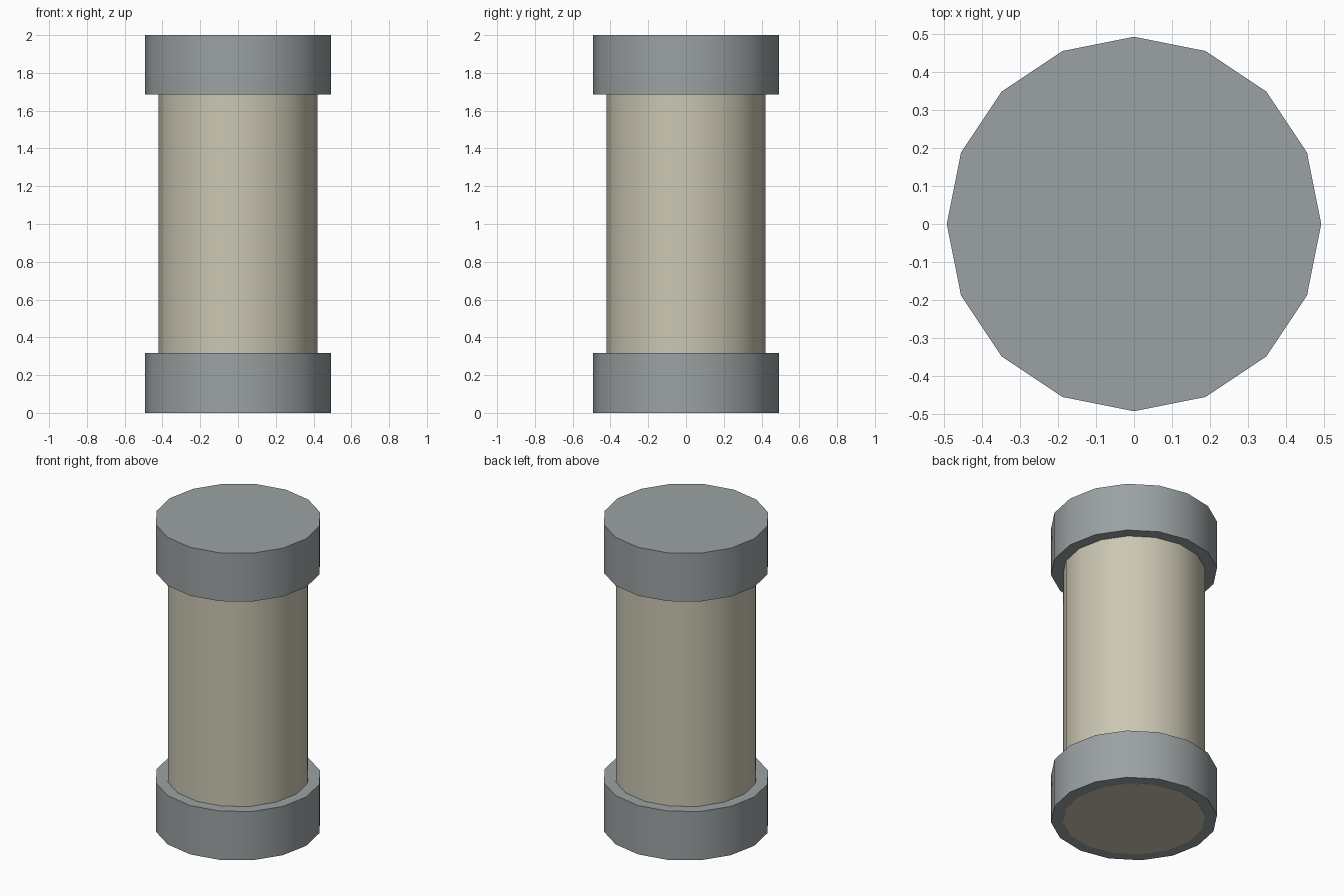
import bpy, math

if "Cube" in bpy.data.objects:
    bpy.data.objects.remove(bpy.data.objects["Cube"])

def material(name, rgb):
    m = bpy.data.materials.new(name)
    m.diffuse_color = (*rgb, 1)
    m.use_nodes = True
    m.node_tree.nodes["Principled BSDF"].inputs["Base Color"].default_value = m.diffuse_color
    return m

grey = material("grey_metal", (0.33, 0.36, 0.37))
cream = material("cream", (0.60, 0.57, 0.45))

def drum(name, radius, z0, z1, mat):
    # 16-sided drum with vertices on the x and y axes
    bpy.ops.mesh.primitive_cylinder_add(vertices=16, radius=radius, depth=z1 - z0,
                                        location=(0, 0, (z0 + z1) / 2))
    ob = bpy.context.object
    ob.name = name
    ob.data.materials.append(mat)
    bpy.ops.object.shade_smooth_by_angle(angle=math.radians(40))
    return ob

# end caps
drum("bottom_cap", 0.492, 0.0, 0.318, grey)
drum("top_cap", 0.492, 1.685, 2.0, grey)

# body, its underside showing flush through the bottom cap
drum("body", 0.421, -0.001, 1.99, cream)
